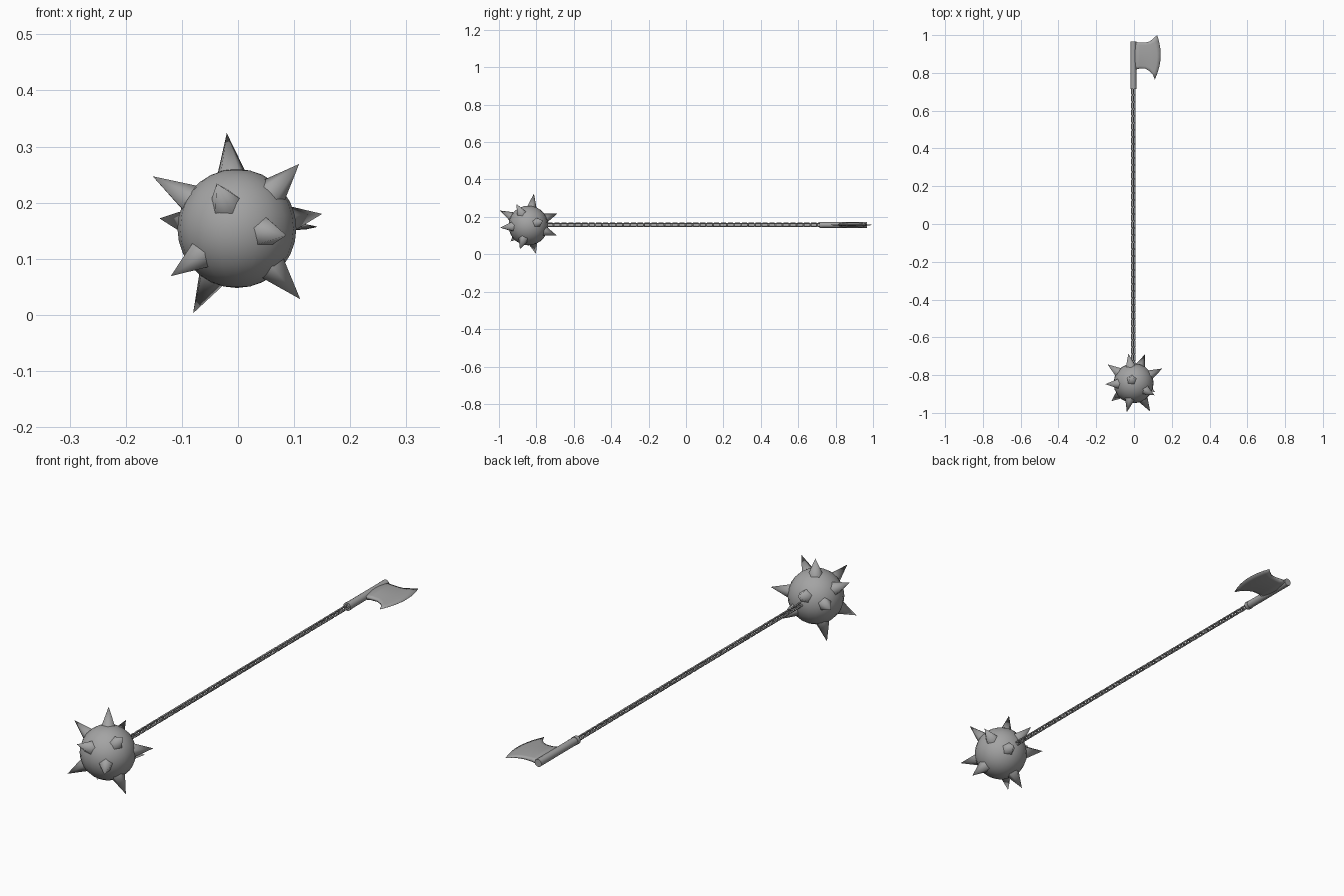
import bpy, bmesh, math
from mathutils import Vector, Matrix

if "Cube" in bpy.data.objects:
    bpy.data.objects.remove(bpy.data.objects["Cube"])

BALL = Vector((-0.002, -0.843, 0.154))
AX, AZ = -0.003, 0.157          # chain / handle axis

# Dark iron
iron = bpy.data.materials.new("iron")
iron.diffuse_color = (0.37, 0.37, 0.37, 1)
iron.use_nodes = True
iron.node_tree.nodes["Principled BSDF"].inputs["Base Color"].default_value = iron.diffuse_color


def finish(name, bm, angle=40):
    bmesh.ops.recalc_face_normals(bm, faces=bm.faces)
    me = bpy.data.meshes.new(name)
    bm.to_mesh(me)
    bm.free()
    me.materials.append(iron)
    ob = bpy.data.objects.new(name, me)
    bpy.context.collection.objects.link(ob)
    bpy.ops.object.select_all(action='DESELECT')
    ob.select_set(True)
    bpy.context.view_layer.objects.active = ob
    bpy.ops.object.shade_smooth_by_angle(angle=math.radians(angle))
    return ob


# Spiked ball
bm = bmesh.new()
bmesh.ops.create_uvsphere(bm, u_segments=20, v_segments=14, radius=0.106,
                          matrix=Matrix.Translation(BALL))
finish("ball", bm)

# Five-sided spikes, given as tip offsets from the ball centre
tips = [(-.018, .03, .17), (.111, -.064, .115), (-.15, -.005, .093),
        (.152, .078, .026), (-.138, .1, .018), (-.118, -.095, -.085),
        (-.078, .04, -.151), (.113, -.045, -.126), (-.036, -.152, .08),
        (.088, -.15, -.012), (-.028, .157, .065), (.06, .153, -.054)]
bm = bmesh.new()
for t in tips:
    d = Vector(t)
    inner = 0.09
    depth = d.length - inner
    rot = d.to_track_quat('Z', 'Y').to_matrix().to_4x4()
    m = Matrix.Translation(BALL + d.normalized() * (inner + depth / 2)) @ rot
    bmesh.ops.create_cone(bm, cap_ends=True, segments=5, radius1=0.031,
                          radius2=0, depth=depth, matrix=m)
finish("spikes", bm, 80)


# Chain of alternating links with squarish ends
def add_link(bm, y, turn, half_len=0.0165, half_wid=0.0085, wire=0.0033, corner=0.003):
    n, k = 12, 6
    rot = Matrix.Rotation(turn, 3, 'Y')
    rings = []
    for i in range(n):
        a = math.pi / 2 * ((i // 3) + (i % 3) / 2)
        mid = math.pi / 2 * (i // 3) + math.pi / 4
        out = Vector((math.cos(a), math.sin(a), 0))
        c = out * corner + Vector((math.copysign(half_wid - corner, math.cos(mid)),
                                   math.copysign(half_len - corner, math.sin(mid)), 0))
        ring = []
        for j in range(k):
            b = 2 * math.pi * j / k
            p = c + out * (wire * math.cos(b)) + Vector((0, 0, wire * math.sin(b)))
            ring.append(bm.verts.new(rot @ p + Vector((AX, y, AZ))))
        rings.append(ring)
    for i in range(n):
        r, s = rings[i], rings[(i + 1) % n]
        for j in range(k):
            bm.faces.new((r[j], r[(j + 1) % k], s[(j + 1) % k], s[j]))


bm = bmesh.new()
count = 80
for i in range(count):
    add_link(bm, -0.745 + 1.465 * i / (count - 1), (i % 2) * math.pi / 2)
finish("chain", bm, 60)


# Axe handle and end collar
def rod(name, y0, y1, r):
    bm = bmesh.new()
    m = Matrix.Translation((AX, (y0 + y1) / 2, AZ)) @ Matrix.Rotation(math.pi / 2, 4, 'X')
    bmesh.ops.create_cone(bm, cap_ends=True, segments=16, radius1=r, radius2=r,
                          depth=y1 - y0, matrix=m)
    finish(name, bm)


rod("axe_handle", 0.718, 0.967, 0.0155)
rod("handle_collar", 0.714, 0.73, 0.0168)

# Axe blade: columns of (x, top y, bottom y, bulge, half thickness)
cols = [(0.0, .964, .815, 0, .014), (.03, .961, .823, 0, .011),
        (.06, .961, .822, .004, .0085), (.082, .966, .810, .012, .0065),
        (.1, .98, .79, .022, .0045), (.116, 1.0, .765, .025, .0004)]
rows = 10
bm = bmesh.new()
sides = []
for sign in (1, -1):
    grid = []
    for x, yt, yb, bulge, h in cols:
        line = []
        for j in range(rows + 1):
            s = j / rows
            arch = 4 * s * (1 - s)
            px = x + bulge * arch + (0.006 * (1 - 2 * s) if x > 0.11 else 0)
            line.append(bm.verts.new((px, yt + (yb - yt) * s,
                                      AZ + sign * h * (0.5 + 0.5 * arch))))
        grid.append(line)
    for a, b in zip(grid, grid[1:]):
        for j in range(rows):
            bm.faces.new((a[j], b[j], b[j + 1], a[j + 1]))
    sides.append(grid)


# Close the blade rim
def rim(g):
    return (g[0] + [c[-1] for c in g[1:]] + g[-1][-2::-1]
            + [c[0] for c in g[-2:0:-1]])


top, low = rim(sides[0]), rim(sides[1])
for i in range(len(top)):
    k = (i + 1) % len(top)
    bm.faces.new((top[i], top[k], low[k], low[i]))
finish("axe_blade", bm, 100)
